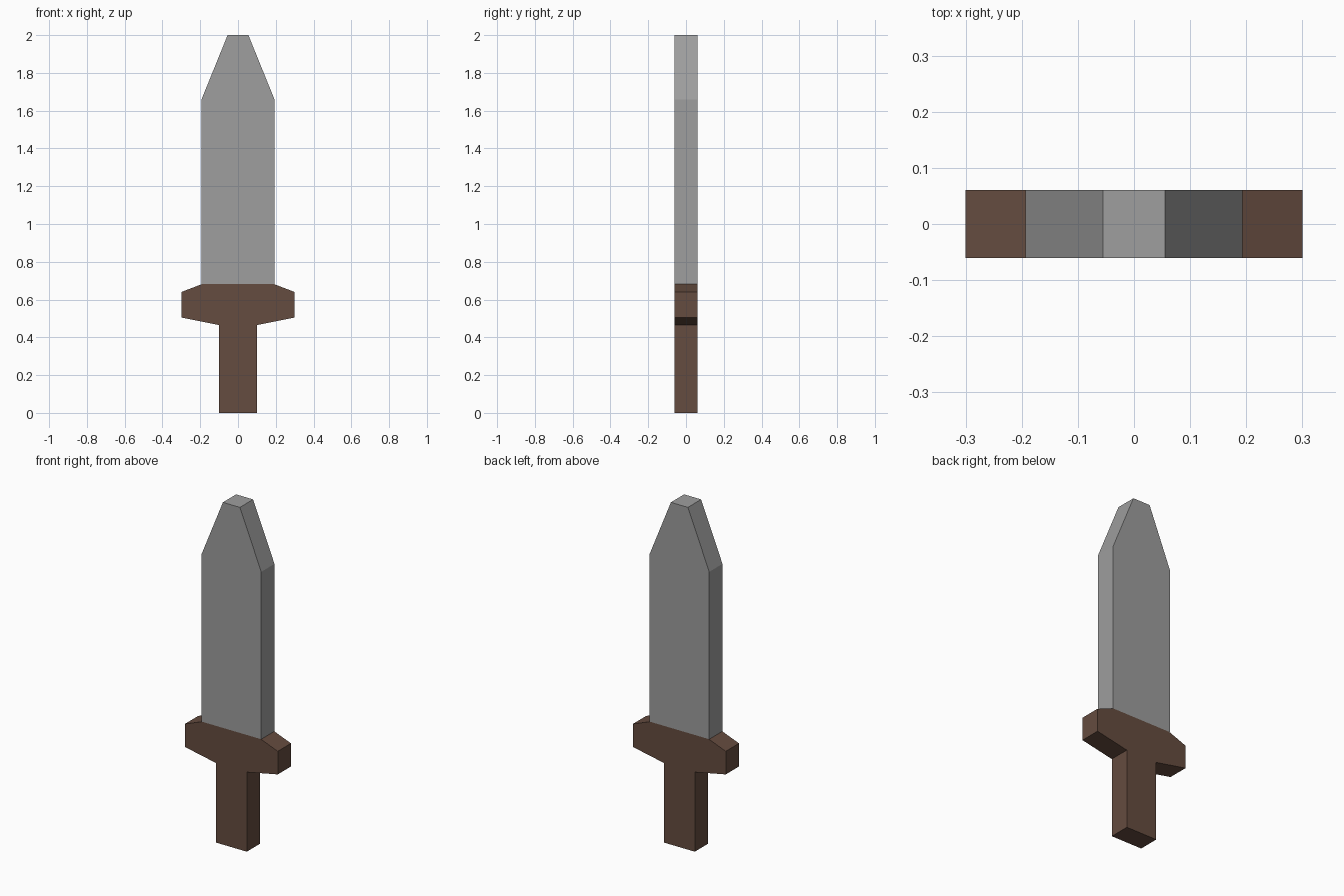
import bpy
import bmesh

cube = bpy.data.objects.get("Cube")
if cube:
    bpy.data.objects.remove(cube, do_unlink=True)

HALF_DEPTH = 0.061


def make_material(name, colour):
    mat = bpy.data.materials.new(name)
    mat.use_nodes = True
    mat.diffuse_color = colour
    mat.node_tree.nodes["Principled BSDF"].inputs["Base Color"].default_value = colour
    return mat


def make_slab(name, half_profile, material):
    """Mirror a right-hand outline (x, z), listed upwards, and extrude it in depth."""
    outline = half_profile + [(-x, z) for x, z in reversed(half_profile)]
    bm = bmesh.new()
    front = bm.faces.new([bm.verts.new((x, -HALF_DEPTH, z)) for x, z in outline])
    result = bmesh.ops.extrude_face_region(bm, geom=[front], use_keep_orig=True)
    moved = [v for v in result["geom"] if isinstance(v, bmesh.types.BMVert)]
    bmesh.ops.translate(bm, verts=moved, vec=(0, 2 * HALF_DEPTH, 0))
    bmesh.ops.recalc_face_normals(bm, faces=bm.faces)
    mesh = bpy.data.meshes.new(name)
    bm.to_mesh(mesh)
    bm.free()
    mesh.materials.append(material)
    obj = bpy.data.objects.new(name, mesh)
    bpy.context.collection.objects.link(obj)
    return obj


steel = make_material("grey steel", (0.342, 0.342, 0.342, 1))
wood = make_material("brown wood", (0.130, 0.072, 0.050, 1))

# Grip and crossguard in one T-shaped piece
make_slab("hilt", [(0.1, 0), (0.1, 0.465), (0.3, 0.505), (0.3, 0.64), (0.19, 0.682)], wood)

# Straight blade tapering to a blunt tip
make_slab("blade", [(0.193, 0.682), (0.193, 1.66), (0.055, 2.0)], steel)
